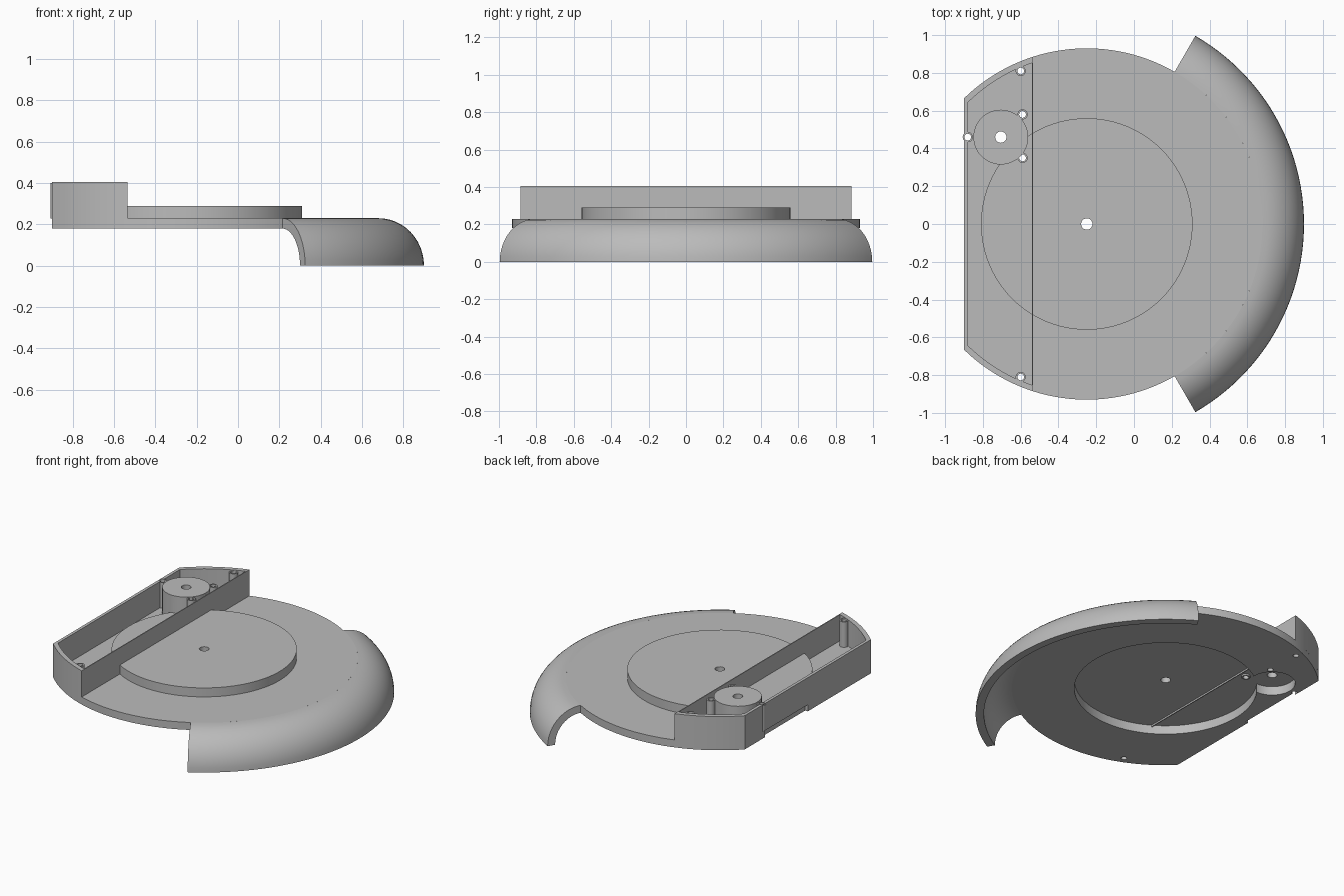
import bpy, bmesh, math
from mathutils import Vector

cube = bpy.data.objects.get("Cube")
if cube:
    bpy.data.objects.remove(cube, do_unlink=True)

CX, R = -0.25, 0.93            # disc centre and radius
BACK, FRONT = -0.90, -0.535    # flat edge and inner wall of the compartment
BOTTOM, DECK, STEP, RIM = 0.18, 0.23, 0.29, 0.405

grey = bpy.data.materials.new("plain grey")
grey.use_nodes = True
grey.diffuse_color = (0.5, 0.5, 0.5, 1)
bsdf = next(n for n in grey.node_tree.nodes if n.type == 'BSDF_PRINCIPLED')
bsdf.inputs["Base Color"].default_value = grey.diffuse_color


def finish(name, bm):
    bmesh.ops.recalc_face_normals(bm, faces=bm.faces)
    mesh = bpy.data.meshes.new(name)
    bm.to_mesh(mesh)
    bm.free()
    mesh.materials.append(grey)
    obj = bpy.data.objects.new(name, mesh)
    bpy.context.scene.collection.objects.link(obj)
    return obj


def prism(name, outline, z0, z1):
    bm = bmesh.new()
    face = bm.faces.new([bm.verts.new((x, y, z0)) for x, y in outline])
    geom = bmesh.ops.extrude_face_region(bm, geom=[face])["geom"]
    verts = [g for g in geom if isinstance(g, bmesh.types.BMVert)]
    bmesh.ops.translate(bm, verts=verts, vec=(0, 0, z1 - z0))
    return finish(name, bm)


def arc(cx, cy, r, a0, a1, n):
    return [(cx + r * math.cos(a0 + (a1 - a0) * i / n),
             cy + r * math.sin(a0 + (a1 - a0) * i / n)) for i in range(n + 1)]


def cylinder(name, x, y, r, z0, z1, n=48):
    return prism(name, arc(x, y, r, 0, math.tau, n)[:-1], z0, z1)


def segment(r, x0, x1, n=16):
    """Slice of the disc between two straight cuts."""
    a0, a1 = math.acos((x1 - CX) / r), math.acos((x0 - CX) / r)
    upper = arc(CX, 0, r, a0, a1, n)
    return upper + [(x, -y) for x, y in reversed(upper)]


def cut(obj, cutters):
    for c in cutters:
        mod = obj.modifiers.new(c.name, 'BOOLEAN')
        mod.operation, mod.solver, mod.object = 'DIFFERENCE', 'EXACT', c
    graph = bpy.context.evaluated_depsgraph_get()
    mesh = bpy.data.meshes.new_from_object(obj.evaluated_get(graph))
    obj.modifiers.clear()
    obj.data = mesh


# Deck plate with a flat back edge
edge = math.acos((BACK - CX) / R)
plate = prism("deck_plate", arc(CX, 0, R, -edge, edge, 112), BOTTOM, DECK)

# Raised round step and motor boss
step = cylinder("raised_step", CX, 0, 0.56, DECK - 0.005, STEP, 96)
boss_x, boss_y = -0.705, 0.46
boss = cylinder("motor_boss", boss_x, boss_y, 0.145, DECK - 0.005, RIM)

# Compartment walls
walls = prism("compartment_walls", segment(R, BACK, FRONT), DECK - 0.003, RIM)
hollow = prism("hollow_cutter", segment(R - 0.03, BACK + 0.02, FRONT - 0.006),
               0.1, 0.6)

# Screw posts
spots = [(-0.60, 0.81), (-0.60, -0.81), (-0.59, 0.58), (-0.59, 0.35), (-0.88, 0.46)]
posts = [cylinder("screw_post_%d" % i, x, y, 0.027, DECK - 0.002, RIM - 0.005, 20)
         for i, (x, y) in enumerate(spots, 1)]

# Cutters for the underside recesses, the edge notch and the through holes
recesses = [cylinder("step_recess", CX, 0, 0.553, 0.1, 0.238, 96),
            cylinder("boss_recess", boss_x, boss_y, 0.14, 0.1, 0.238)]
notch = prism("edge_notch", [(-1, 0), (-0.88, 0), (-0.88, 0.45), (-1, 0.45)],
              0.1, 0.224)
axle = cylinder("axle_hole", CX, 0, 0.03, 0, 1, 24)
shaft = cylinder("shaft_hole", boss_x, boss_y, 0.03, 0, 1, 24)
holes = [cylinder("screw_hole_%d" % i, x, y, 0.018, 0, 1, 16)
         for i, (x, y) in enumerate(spots, 1)]

cut(plate, recesses + [notch] + holes)
cut(step, recesses + [axle, shaft] + holes)
cut(boss, recesses + [shaft])
cut(walls, [hollow] + holes)
for post, hole in zip(posts, holes):
    cut(post, [hole])
for c in recesses + holes + [notch, axle, shaft, hollow]:
    bpy.data.objects.remove(c, do_unlink=True)

# Curved skirt swept around the front third of the disc
bm = bmesh.new()
n, turns = 12, 48
quarter = [i * math.pi / 2 / n for i in range(n + 1)]
profile = [(R + 0.22 * math.sin(a), DECK * math.cos(a)) for a in quarter]
profile += [(R + 0.17 * math.sin(a), BOTTOM * math.cos(a)) for a in reversed(quarter)]
rings = []
for t in range(turns + 1):
    a = math.radians(-60 + 120 * t / turns)
    rings.append([bm.verts.new((CX + r * math.cos(a), r * math.sin(a), z))
                  for r, z in profile])
count = len(profile)
for a, b in zip(rings, rings[1:]):
    for i in range(count):
        j = (i + 1) % count
        bm.faces.new((a[i], a[j], b[j], b[i]))
bm.faces.new(rings[0])
bm.faces.new(rings[-1])
skirt = finish("curved_skirt", bm)

# Smooth curved sides, keep edges crisp
bpy.ops.object.select_all(action='DESELECT')
for obj in [plate, step, boss, walls, skirt] + posts:
    obj.select_set(True)
    bpy.context.view_layer.objects.active = obj
bpy.ops.object.shade_smooth_by_angle(angle=math.radians(30))
